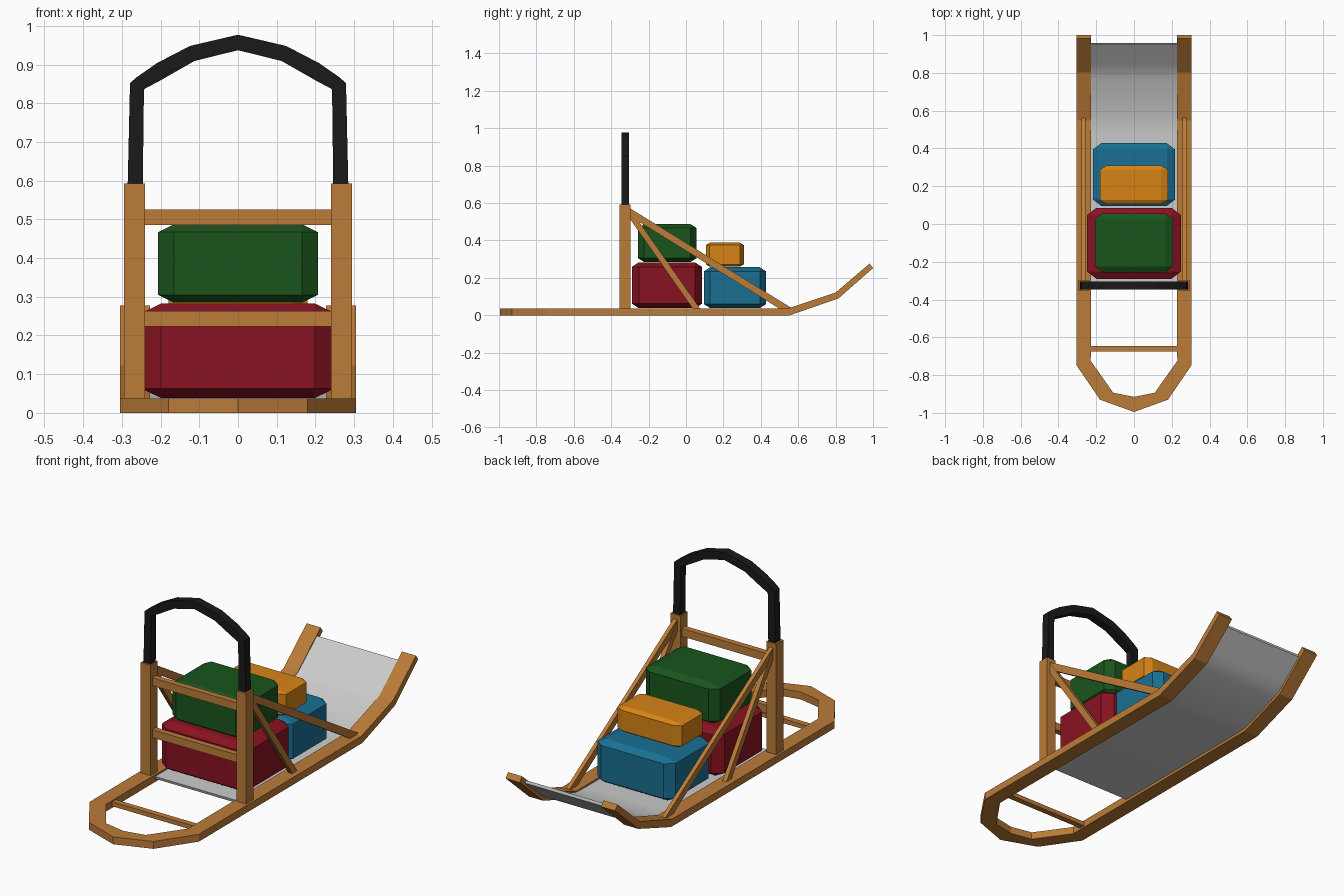
import bpy, bmesh
from math import radians
from mathutils import Vector

if "Cube" in bpy.data.objects:
    bpy.data.objects.remove(bpy.data.objects["Cube"])


def material(name, rgb):
    m = bpy.data.materials.new(name)
    m.diffuse_color = (*rgb, 1)
    m.use_nodes = True
    m.node_tree.nodes["Principled BSDF"].inputs["Base Color"].default_value = m.diffuse_color
    return m


WOOD = material("wood", (0.50, 0.20, 0.04))
BLACK = material("black", (0.01, 0.01, 0.01))
RED = material("red", (0.25, 0.006, 0.015))
GREEN = material("green", (0.01, 0.09, 0.012))
BLUE = material("blue", (0.01, 0.16, 0.29))
ORANGE = material("orange", (0.68, 0.23, 0.008))


def finish(name, bm, mat=None):
    bmesh.ops.recalc_face_normals(bm, faces=bm.faces)
    me = bpy.data.meshes.new(name)
    bm.to_mesh(me)
    bm.free()
    ob = bpy.data.objects.new(name, me)
    bpy.context.collection.objects.link(ob)
    if mat:
        me.materials.append(mat)
    return ob


def box(name, lo, hi, mat, bevel=0):
    """Box between two corners; the bevel is a fraction of each side."""
    bm = bmesh.new()
    bmesh.ops.create_cube(bm, size=1)
    if bevel:
        bmesh.ops.bevel(bm, geom=bm.edges[:], offset=bevel, segments=1,
                        affect='EDGES')
    lo, hi = Vector(lo), Vector(hi)
    bmesh.ops.scale(bm, vec=hi - lo, verts=bm.verts)
    bmesh.ops.translate(bm, vec=(lo + hi) / 2, verts=bm.verts)
    return finish(name, bm, mat)


def loft(name, rings, mat=None):
    """Skin a row of equal-sized rings and cap both ends."""
    bm = bmesh.new()
    rows = [[bm.verts.new(p) for p in r] for r in rings]
    n = len(rows[0])
    for a, b in zip(rows, rows[1:]):
        for i in range(n):
            j = (i + 1) % n
            bm.faces.new((a[i], a[j], b[j], b[i]))
    bm.faces.new(rows[0])
    bm.faces.new(rows[-1])
    return finish(name, bm, mat)


def smooth(ob, angle):
    bpy.ops.object.select_all(action='DESELECT')
    ob.select_set(True)
    bpy.context.view_layer.objects.active = ob
    bpy.ops.object.shade_smooth_by_angle(angle=radians(angle))


def mirrored(rows):
    """Complete a half path with its mirror image; the last row lies on x = 0."""
    return rows + [[(-x, y, z) for x, y, z in r] for r in rows[-2::-1]]


# Runner frame: upturned runners joined by a faceted front bow
# outer x, outer y, inner x, inner y, bottom z, top z, top y shift
stations = [(0.305, 1.0, 0.227, 1.0, 0.252, 0.277, -0.018),
            (0.305, 0.815, 0.227, 0.815, 0.09, 0.122, -0.014),
            (0.305, 0.555, 0.227, 0.555, 0, 0.037, -0.008),
            (0.305, -0.747, 0.229, -0.725, 0, 0.037, 0),
            (0.18, -0.93, 0.11, -0.893, 0, 0.037, 0),
            (0, -0.995, 0, -0.915, 0, 0.037, 0)]
rings = [[(xo, yo, zb), (xi, yi, zb), (xi, yi + s, zt), (xo, yo + s, zt)]
         for xo, yo, xi, yi, zb, zt, s in stations]
loft("runner_frame", mirrored(rings), WOOD)

# Foot bar between the runners
box("foot_bar", (-0.235, -0.675, 0.008), (0.235, -0.645, 0.03), WOOD)

# Grey bed sheet curving up between the runners
path = [(-0.33, 0.014), (0.48, 0.014), (0.56, 0.018), (0.68, 0.058),
        (0.77, 0.09), (0.81, 0.109), (0.85, 0.141), (0.957, 0.232)]
t = 0.014
sheet = loft("bed_sheet", [[(-0.23, y, z), (0.23, y, z),
                            (0.23, y - t * 0.3, z + t), (-0.23, y - t * 0.3, z + t)]
                           for y, z in path])
smooth(sheet, 40)

# Posts and diagonal braces on both sides
braces = {"long": [(-0.296, 0.57), (0.571, 0.035), (0.50, 0.035), (-0.296, 0.528)],
          "short": [(-0.296, 0.565), (0.076, 0.035), (0.036, 0.035), (-0.296, 0.51)]}
for side, s in (("right", 1), ("left", -1)):
    xs = sorted((s * 0.24, s * 0.294))
    box(side + "_post", (xs[0], -0.355, 0.03), (xs[1], -0.297, 0.593), WOOD)
    for kind, pts in braces.items():
        x0, x1 = (0.257, 0.277) if kind == "long" else (0.256, 0.278)
        loft(f"{side}_{kind}_brace",
             [[(s * x, y, z) for y, z in pts] for x in (x0, x1)], WOOD)

# Cross bars between the posts
for name, z in (("lower", 0.223), ("upper", 0.485)):
    box(name + "_cross_bar", (-0.245, -0.34, z), (0.245, -0.31, z + 0.04), WOOD)

# Black handle: square bar bent over the posts (outer x, z, inner x, z)
bends = [(0.285, 0.59, 0.246, 0.59), (0.279, 0.858, 0.243, 0.834),
         (0.209, 0.904, 0.204, 0.857), (0.124, 0.948, 0.113, 0.909),
         (0, 0.977, 0, 0.937)]
rings = [[(xo, -0.346, zo), (xo, -0.304, zo), (xi, -0.304, zi), (xi, -0.346, zi)]
         for xo, zo, xi, zi in bends]
# Clipped outer corner
rings[1][0] = (0.279, -0.346, 0.852)
rings[1][1] = (0.279, -0.304, 0.852)
rings.insert(2, [(0.262, -0.346, 0.867), (0.262, -0.304, 0.867),
                 (0.240, -0.304, 0.838), (0.240, -0.346, 0.838)])
loft("handle", mirrored(rings), BLACK)

# Cargo bags: half width, y range, z range
for name, w, y0, y1, z0, z1, mat in (
        ("red_bag", 0.248, -0.29, 0.086, 0.038, 0.283, RED),
        ("green_bag", 0.207, -0.256, 0.056, 0.285, 0.487, GREEN),
        ("blue_bag", 0.217, 0.096, 0.428, 0.038, 0.257, BLUE),
        ("orange_bag", 0.18, 0.106, 0.309, 0.26, 0.388, ORANGE)):
    box(name, (-w, y0, z0), (w, y1, z1), mat, bevel=0.1)
